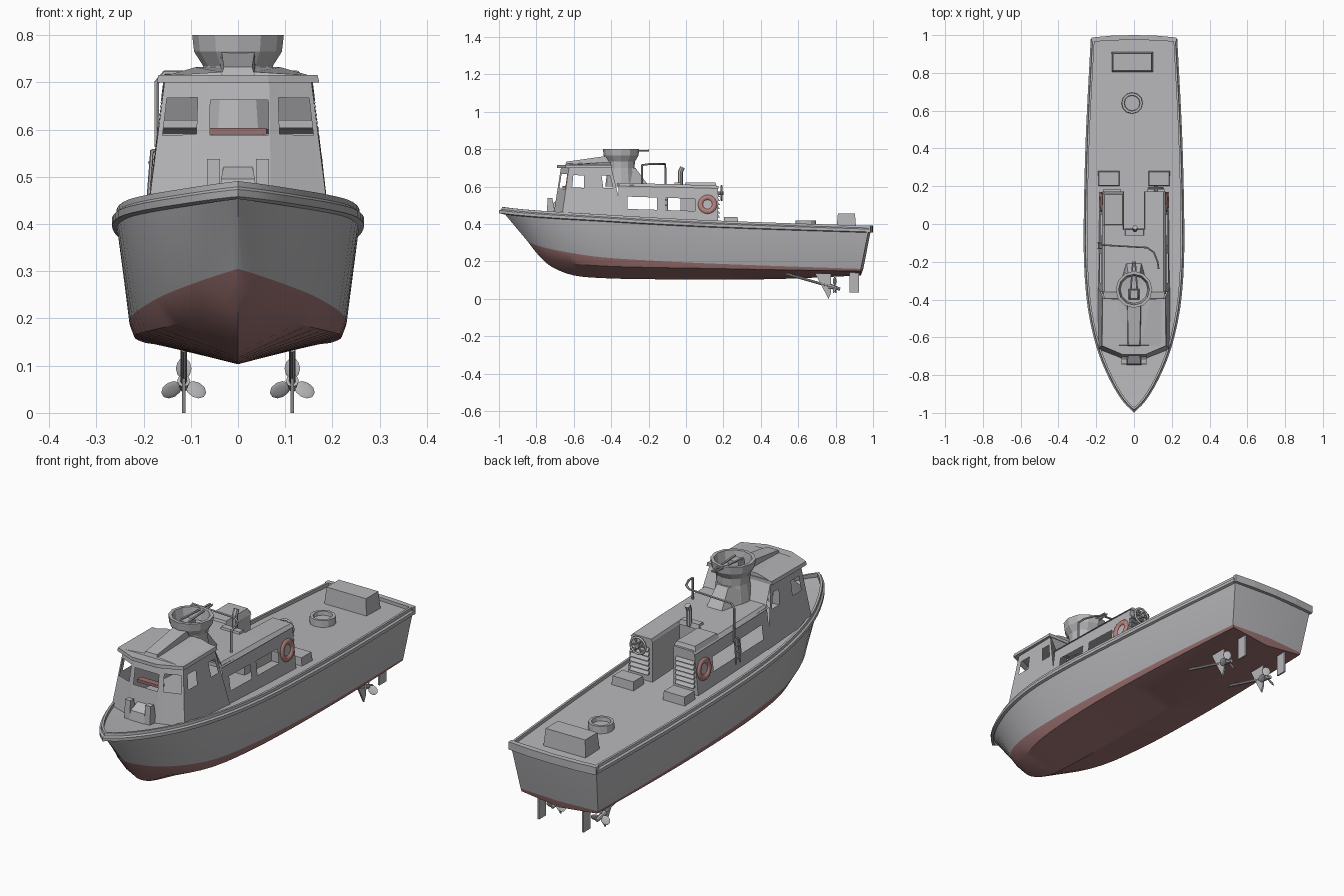
import bpy, bmesh, math
from mathutils import Vector, Matrix

if "Cube" in bpy.data.objects:
    bpy.data.objects.remove(bpy.data.objects["Cube"])

def mat(name, r, g, b):
    m = bpy.data.materials.new(name)
    m.diffuse_color = (r, g, b, 1)
    m.use_nodes = True
    m.node_tree.nodes["Principled BSDF"].inputs["Base Color"].default_value = m.diffuse_color
    return m

GREY = mat("hull_grey", .47, .47, .488)
RED = mat("bottom_red", .33, .165, .163)
BUOY = mat("buoy_red", .47, .225, .21)

def finish(name, bm, mats=(GREY,), recalc=True, smooth=None):
    if recalc:
        bmesh.ops.recalc_face_normals(bm, faces=bm.faces)
    me = bpy.data.meshes.new(name)
    bm.to_mesh(me)
    bm.free()
    for m in mats:
        me.materials.append(m)
    ob = bpy.data.objects.new(name, me)
    bpy.context.collection.objects.link(ob)
    if smooth:
        bpy.ops.object.select_all(action='DESELECT')
        ob.select_set(True)
        bpy.context.view_layer.objects.active = ob
        bpy.ops.object.shade_smooth_by_angle(angle=math.radians(smooth))
    return ob

def prism(name, low, high, m=GREY):
    """Solid between two matching outlines."""
    bm = bmesh.new()
    a = [bm.verts.new(p) for p in low]
    b = [bm.verts.new(p) for p in high]
    n = len(a)
    bm.faces.new(a)
    bm.faces.new(b)
    for i in range(n):
        bm.faces.new((a[i], a[(i+1) % n], b[(i+1) % n], b[i]))
    return finish(name, bm, (m,))

def box(name, x0, x1, y0, y1, z0, z1, t=0, m=GREY):
    r = lambda k, z: [(x0+k, y0+k, z), (x1-k, y0+k, z), (x1-k, y1-k, z), (x0+k, y1-k, z)]
    return prism(name, r(0, z0), r(t, z1), m)

def tube(name, pts, r, seg=8, r2=None):
    bm = bmesh.new()
    for p, q in zip(pts, pts[1:]):
        p, q = Vector(p), Vector(q)
        M = Matrix.Translation((p+q)/2) @ (q-p).to_track_quat('Z', 'Y').to_matrix().to_4x4()
        bmesh.ops.create_cone(bm, cap_ends=True, segments=seg, radius1=r,
                              radius2=r2 or r, depth=(q-p).length + r*.6, matrix=M)
    return finish(name, bm, smooth=40)

def lathe(name, prof, c, seg, M=Matrix(), m=GREY, closed=False, smooth=None):
    bm = bmesh.new()
    rings = [[bm.verts.new(Vector(c) + M @ Vector((r*math.cos(k*math.tau/seg), r*math.sin(k*math.tau/seg), z)))
              for k in range(seg)] for r, z in prof]
    pairs = list(zip(rings, rings[1:])) + ([(rings[-1], rings[0])] if closed else [])
    for a, b in pairs:
        for k in range(seg):
            bm.faces.new((a[k], a[(k+1) % seg], b[(k+1) % seg], b[k]))
    if not closed:
        bm.faces.new(rings[0])
        bm.faces.new(rings[-1])
    return finish(name, bm, (m,), smooth=smooth)

def torus(name, c, R, r, M, m, seg=20):
    prof = [(R + r*math.cos(a*math.tau/8), r*math.sin(a*math.tau/8)) for a in range(8)]
    return lathe(name, prof, c, seg, M, m, True, 50)

# Hull stations: deck y x z, waterline y x z, chine x z, keel y z
KEYS = [(-.987, 0, .475, -.845, 0, .305, 0, .305, -.845, .305),
        (-.93, .056, .468, -.815, .042, .292, .018, .255, -.79, .235),
        (-.82, .122, .458, -.75, .1, .272, .06, .215, -.72, .172),
        (-.66, .188, .447, -.63, .16, .248, .125, .19, -.6, .125),
        (-.45, .236, .435, -.45, .205, .222, .182, .175, -.43, .11),
        (-.2, .257, .42, -.2, .225, .205, .21, .168, -.2, .105),
        (.1, .257, .405, .1, .23, .19, .22, .163, .1, .103),
        (.5, .246, .39, .5, .222, .175, .214, .155, .5, .106),
        (.978, .221, .375, .935, .2, .16, .195, .148, .935, .125)]

def spline(keys, n):
    out = []
    for i in range(len(keys)-1):
        a, b, c, d = (keys[max(0, min(len(keys)-1, i+k))] for k in (-1, 0, 1, 2))
        for s in range(n):
            t = s/n
            out.append(tuple(.5*(2*q + (r-p)*t + (2*p-5*q+4*r-w)*t*t + (3*q-p-3*r+w)*t**3)
                             for p, q, r, w in zip(a, b, c, d)))
    return out + [keys[-1]]

ST = spline(KEYS, 3)
bm = bmesh.new()
cache = {}
def V(x, y, z):
    k = (round(x, 5), round(y, 5), round(z, 5))
    if k not in cache:
        cache[k] = bm.verts.new(k)
    return cache[k]
def F(vs, mi):
    vs = list(dict.fromkeys(vs))
    if len(vs) > 2:
        bm.faces.new(vs).material_index = mi

rings = []
for yd, xd, zd, yw, xw, zw, xc, zc, yk, zk in ST:
    yc = (yw+yk)/2
    rings.append([V(xd, yd, zd), V(xw, yw, zw), V(xc, yc, zc), V(0, yk, zk), V(-xc, yc, zc),
                  V(-xw, yw, zw), V(-xd, yd, zd)])
for i, (a, b) in enumerate(zip(rings, rings[1:])):
    for k in range(7):
        j = (k+1) % 7
        F((a[k], a[j], b[j], b[k]), 1 if 1 <= k <= 4 else 0)
# Transom, slightly bowed aft
e = rings[-1]
top, mid = V(0, .99, .375), V(0, .948, .16)
F((e[6], e[0], top), 0)
F((e[0], e[1], mid, top), 0)
F((e[5], e[6], top, mid), 0)
F((e[1], e[2], e[3], mid), 1)
F((e[3], e[4], e[5], mid), 1)
finish("hull", bm, (GREY, RED), smooth=28)

# Rub rail and toe rail along the deck edge
SEC = [(-.004, -.022), (.008, -.017), (.008, -.002), (0, .004), (-.002, .016), (-.012, .016), (-.012, -.004)]
for s in (1, -1):
    bm = bmesh.new()
    rows = []
    for i, p in enumerate(ST):
        q, r = ST[max(i-1, 0)], ST[min(i+1, len(ST)-1)]
        n = Vector((r[0]-q[0], -(r[1]-q[1]))).normalized() if i else Vector((0, -1.5))
        rows.append([bm.verts.new((s*(p[1]+n.x*o), p[0]+n.y*o, p[2]+h)) for o, h in SEC])
    for a, b in zip(rows, rows[1:]):
        for k in range(7):
            bm.faces.new((a[k], a[(k+1) % 7], b[(k+1) % 7], b[k]))
    bm.faces.new(rows[-1])
    finish("side_rail", bm, smooth=30)
SR = [(-.226, .965), (0, .977), (.226, .965), (.226, .987), (.12, .997), (0, 1), (-.12, .997), (-.226, .987)]
prism("stern_rail", [(x, y, .355) for x, y in SR], [(x, y, .391) for x, y in SR])

# Cabin walls: each a panel with open windows
cab = bmesh.new()
def panel(a, b, c, d, out, us=(), vs=(), holes=True):
    """a-b is the bottom edge, d-c the top edge."""
    a, b, c, d = map(Vector, (a, b, c, d))
    us, vs = [0, *us, 1], [0, *vs, 1]
    g = [[cab.verts.new(a.lerp(b, u).lerp(d.lerp(c, u), v)) for u in us] for v in vs]
    for j in range(len(vs)-1):
        for i in range(len(us)-1):
            if holes and i % 2 and j % 2:
                continue
            f = cab.faces.new((g[j][i], g[j][i+1], g[j+1][i+1], g[j+1][i]))
            f.normal_update()
            if f.normal.dot(Vector(out)) < 0:
                f.normal_flip()

panel((-.07, -.71, .44), (.07, -.71, .44), (.066, -.668, .705), (-.066, -.668, .705), (0, -1, 0),
      (.06, .98), (.56, .84))
for s in (1, -1):
    B, B2 = (s*.19, -.665, .43), (s*.155, -.625, .705)
    panel((s*.07, -.71, .44), B, B2, (s*.066, -.668, .705), (s, -1, 0), (.2, .9), (.57, .86))
    panel(B, (s*.192, -.33, .42), (s*.158, -.4, .705), B2, (s, 0, 0), (.12, .36, .74, .93), (.6, .84))
    panel((s*.19, -.36, .41), (s*.183, .17, .395), (s*.163, .17, .592), (s*.165, -.36, .61), (s, 0, 0),
          (.09, .385, .47, .77), (.36, .69))
    panel((s*.055, .17, .395), (s*.183, .17, .395), (s*.163, .17, .592), (s*.055, .17, .592), (0, 1, 0))
    panel((s*.055, -.03, .4), (s*.055, .17, .395), (s*.055, .17, .592), (s*.055, -.03, .6), (-s, 0, 0))
panel((-.055, -.03, .4), (.055, -.03, .4), (.055, -.03, .6), (-.055, -.03, .6), (0, 1, 0))
panel((-.165, -.35, .6), (.165, -.35, .6), (.158, -.4, .705), (-.158, -.4, .705), (0, 1, .3))
finish("cabin_walls", cab, recalc=False)
box("dashboard", -.06, .06, -.66, -.63, .59, .603, m=RED)

# Wheelhouse roof with raised centre
R = [(-.065, -.69), (.065, -.69), (.172, -.645), (.17, -.395), (-.17, -.395), (-.172, -.645)]
prism("wheelhouse_roof", [(x, y, .7) for x, y in R], [(x*.98, y, .716) for x, y in R])
prism("roof_crown", [(-.15, -.645, .715), (.15, -.645, .715), (.15, -.4, .715), (-.15, -.4, .715)],
      [(-.035, -.64, .722), (.035, -.64, .722), (.09, -.4, .732), (-.09, -.4, .732)])
prism("roof_ridge", [(-.035, -.645, .715), (.035, -.645, .715), (.038, -.4, .715), (-.038, -.4, .715)],
      [(-.03, -.64, .733), (.03, -.64, .733), (.035, -.43, .763), (-.035, -.43, .763)])

# Lower cabin roof, two aft wings and raft
prism("cabin_roof", [(-.17, -.37, .603), (.17, -.37, .603), (.17, -.03, .596), (-.17, -.03, .596)],
      [(-.155, -.37, .62), (.155, -.37, .62), (.155, -.03, .612), (-.155, -.03, .612)])
for s in (1, -1):
    prism("aft_roof", [(s*.052, -.03, .596), (s*.17, -.03, .596), (s*.167, .173, .59), (s*.052, .173, .59)],
          [(s*.058, -.03, .612), (s*.155, -.03, .612), (s*.155, .173, .604), (s*.058, .173, .604)])
    for k in range(6):
        z = .435 + k*.022
        x0, x1 = sorted((s*.07, s*.165))
        prism("louver", [(x0, .168, z), (x1, .168, z), (x1, .182, z), (x0, .182, z)],
              [(x0, .168, z+.014), (x1, .168, z+.014), (x1, .172, z+.014), (x0, .172, z+.014)])
    # lifebuoy flattened against the wall
    torus("lifebuoy", (s*.174, .115, .505), .038, .013,
          Matrix.Rotation(s*math.radians(84), 3, 'Y') @ Matrix.Diagonal((1, 1, .6)), BUOY)
box("life_raft", -.165, -.052, -.01, .165, .6, .622, .008)
box("companion_step", -.05, .055, -.065, -.025, .6, .622, .005)
tube("vent_pipe", [(.005, -.03, .61), (.005, -.03, .68), (.005, -.02, .7)], .013)

# Gun tub on its pedestal
lathe("gun_tub", [(.085, .6), (.072, .7), (.074, .735), (.093, .765), (.097, .8), (.082, .8), (.073, .745), (.03, .74)],
      (0, -.347, 0), 12)
prism("pedestal_fairing", [(-.08, -.34, .605), (.08, -.34, .605), (.04, -.2, .605), (-.04, -.2, .605)],
      [(-.07, -.34, .7), (.07, -.34, .7), (.03, -.27, .7), (-.03, -.27, .7)])
box("gun_mount", -.03, .03, -.4, -.345, .74, .785, .005)
for s in (1, -1):
    tube("gun_barrel", [(s*.02, -.39, .79), (s*.006, -.2, .792)], .005, 6)

# Bent rail above the cabin and hanging rail at its side
tube("mast_rail", [(-.172, -.11, .565), (-.172, -.11, .7), (-.155, -.112, .72), (.07, -.125, .72), (.105, -.15, .72),
                   (.125, -.2, .72), (.13, -.235, .715), (.13, -.235, .605)], .005, 6)
for y in (-.13, -.1):
    tube("side_ladder", [(-.19, y, .45), (-.182, y, .555), (-.165, y, .555)], .004, 6)
for z in (.47, .5, .53):
    tube("ladder_rung", [(-.187, -.13, z), (-.187, -.1, z)], .004, 6)

# Hand wheel on the aft wall
C = Vector((.115, .19, .565))
torus("hand_wheel", C, .038, .005, Matrix.Rotation(math.pi/2, 3, 'X'), GREY)
for k in range(3):
    d = Vector((math.cos(k*math.pi/3), 0, math.sin(k*math.pi/3)))*.037
    tube("wheel_spoke", [C-d, C+d], .004, 6)
tube("wheel_hub", [C-Vector((0, .02, 0)), C+Vector((0, .008, 0))], .01)

# Deck fittings
for s in (1, -1):
    x0, x1 = sorted((s*.075, s*.19))
    box("deck_locker", x0, x1, .2, .28, .39, .438, .004)
    x0, x1 = sorted((s*.038, s*.066))
    prism("bow_post", [(x0, -.745, .44), (x1, -.745, .44), (x1, -.695, .44), (x0, -.695, .44)],
          [(x0, -.74, .538), (x1, -.74, .538), (x1, -.715, .538), (x0, -.715, .538)])
prism("bow_locker", [(-.04, -.75, .44), (.04, -.75, .44), (.04, -.69, .44), (-.04, -.69, .44)],
      [(-.036, -.74, .495), (.036, -.74, .495), (.03, -.69, .525), (-.03, -.69, .525)])
lathe("deck_hatch", [(.057, .38), (.055, .418), (.042, .418), (.04, .4)], (-.01, .64, 0), 12)
box("stern_locker", -.118, .1, .805, .91, .375, .457, .007)

# Running gear: shafts, struts, propellers, rudders
for s in (1, -1):
    x = s*.115
    tube("shaft", [(x, .53, .135), (x, .81, .055)], .007)
    tube("hub", [(x, .77, .067), (x, .82, .053)], .014, 8, .008)
    prism("strut", [(x-.004, .69, .135), (x-.004, .775, .135), (x-.004, .775, .03), (x-.004, .762, 0)],
          [(x+.004, .69, .135), (x+.004, .775, .135), (x+.004, .775, .03), (x+.004, .762, 0)])
    box("rudder", x-.004, x+.004, .875, .925, .035, .145)
    bm = bmesh.new()
    for k in range(3):
        M = (Matrix.Translation((x, .795, .064)) @ Matrix.Rotation(math.radians(-90+120*k), 4, 'Y')
             @ Matrix.Translation((.03, 0, 0)) @ Matrix.Rotation(math.radians(60), 4, 'X')
             @ Matrix.Diagonal((.023, .019, .003, 1)))
        bmesh.ops.create_uvsphere(bm, u_segments=10, v_segments=6, radius=1, matrix=M)
    finish("propeller", bm, smooth=40)
